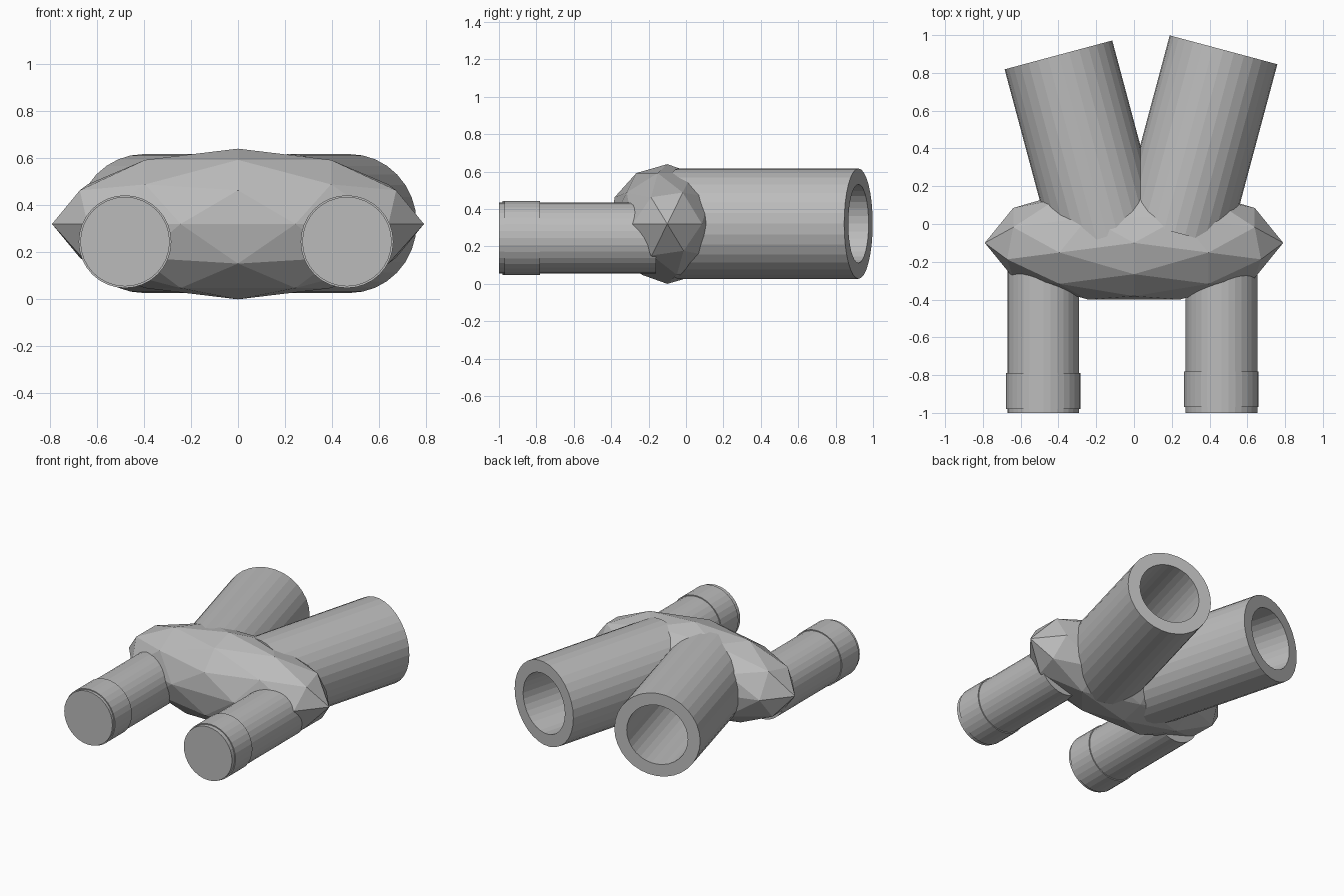
import bpy
import bmesh
import math
from mathutils import Matrix, Vector

cube = bpy.data.objects.get("Cube")
if cube:
    bpy.data.objects.remove(cube, do_unlink=True)

grey = bpy.data.materials.new("plain_grey")
grey.use_nodes = True
colour = (0.5, 0.5, 0.5, 1)
grey.diffuse_color = colour
grey.node_tree.nodes["Principled BSDF"].inputs["Base Color"].default_value = colour


def finish(bm, name, matrix):
    bmesh.ops.recalc_face_normals(bm, faces=bm.faces)
    bm.transform(matrix)
    mesh = bpy.data.meshes.new(name)
    bm.to_mesh(mesh)
    bm.free()
    mesh.materials.append(grey)
    obj = bpy.data.objects.new(name, mesh)
    bpy.context.collection.objects.link(obj)
    return obj


def lathe(name, profile, start, direction, closed=False, sides=32):
    """Sweep (radius, distance) points round an axis; caps open profiles."""
    bm = bmesh.new()
    rings = []
    for radius, dist in profile:
        angles = [math.tau * i / sides for i in range(sides)]
        rings.append([bm.verts.new((radius * math.cos(a), radius * math.sin(a), dist))
                      for a in angles])
    pairs = list(zip(rings, rings[1:]))
    if closed:
        pairs.append((rings[-1], rings[0]))
    else:
        bm.faces.new(rings[0])
        bm.faces.new(rings[-1])
    for a, b in pairs:
        for i in range(sides):
            j = (i + 1) % sides
            bm.faces.new((a[i], a[j], b[j], b[i]))
    turn = Vector(direction).to_track_quat("Z", "Y").to_matrix().to_4x4()
    return finish(bm, name, Matrix.Translation(start) @ turn)


# Faceted central body
bm = bmesh.new()
bmesh.ops.create_icosphere(bm, subdivisions=2, radius=1)
finish(bm, "body", Matrix.Translation((0, -0.1, 0.32))
       @ Matrix.Diagonal((0.79, 0.315, 0.32, 1))
       @ Matrix.Rotation(-math.pi / 2, 4, "Z"))

# Narrow front tubes, each with a slightly wider collar
for side, x, collar_y in (("right", -0.48, -0.79), ("left", 0.463, -0.78)):
    lathe(side + "_front_tube", [(0.19, 0), (0.19, 0.84)],
          (x, -0.16, 0.245), (0, -1, 0))
    lathe(side + "_collar", [(0.197, 0), (0.197, 0.19)],
          (x, collar_y, 0.245), (0, -1, 0))

# Wide hollow rear tubes, splayed outwards
for side, sign, x, y in (("right", -1, -0.4, 0.895), ("left", 1, 0.474, 0.922)):
    angle = math.radians(15)
    axis = Vector((sign * math.sin(angle), math.cos(angle), 0))
    length = 1.0
    lathe(side + "_rear_tube",
          [(0.295, 0), (0.295, length), (0.21, length), (0.21, 0)],
          Vector((x, y, 0.322)) - axis * length, axis, closed=True)
